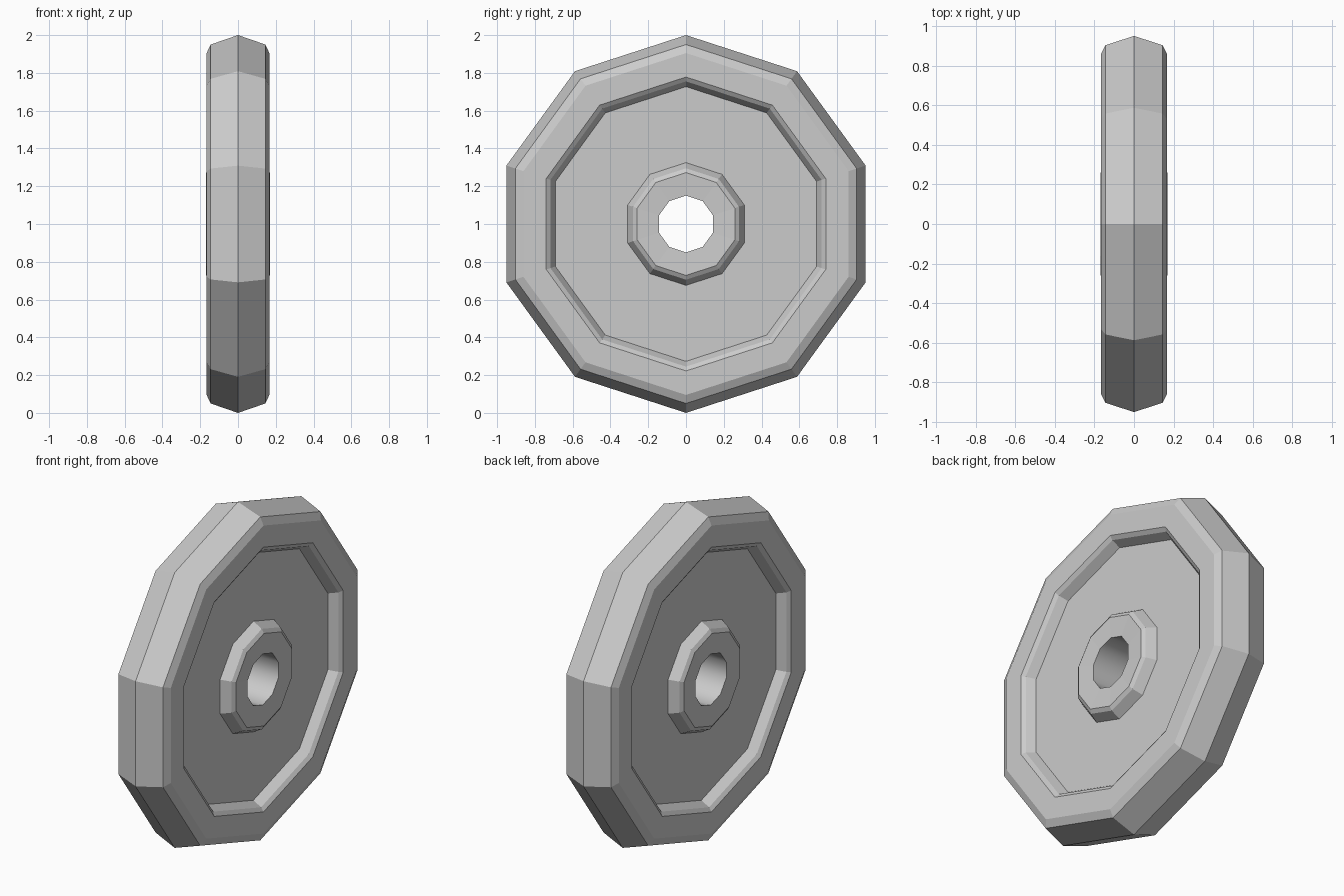
import bpy, bmesh
from math import sin, cos, pi

if "Cube" in bpy.data.objects:
    bpy.data.objects.remove(bpy.data.objects["Cube"])

SIDES = 10
# half cross-section as (x, radius): hole edge -> hub -> web -> rim shoulder
HALF = [(0.162, 0.15), (0.169, 0.272), (0.155, 0.295), (0.10, 0.325),
        (0.10, 0.727), (0.15, 0.755), (0.166, 0.778), (0.166, 0.905),
        (0.145, 0.95)]
# mirror it across the tread ridge to get a closed ring profile
profile = HALF + [(0.0, 1.0)] + [(-x, r) for x, r in reversed(HALF)]

# wheel: the profile swept round the x axis in ten flat segments
bm = bmesh.new()
rings = []
for i in range(SIDES):
    a = 2 * pi * i / SIDES
    rings.append([bm.verts.new((x, r * sin(a), 1 + r * cos(a))) for x, r in profile])
n = len(profile)
for i in range(SIDES):
    a, b = rings[i], rings[(i + 1) % SIDES]
    for j in range(n):
        k = (j + 1) % n
        f = bm.faces.new((a[j], a[k], b[k], b[j]))
        f.smooth = j == n - 1  # only the axle hole is smooth
bmesh.ops.recalc_face_normals(bm, faces=bm.faces)

mesh = bpy.data.meshes.new("wheel")
bm.to_mesh(mesh)
bm.free()
wheel = bpy.data.objects.new("wheel", mesh)
bpy.context.collection.objects.link(wheel)
